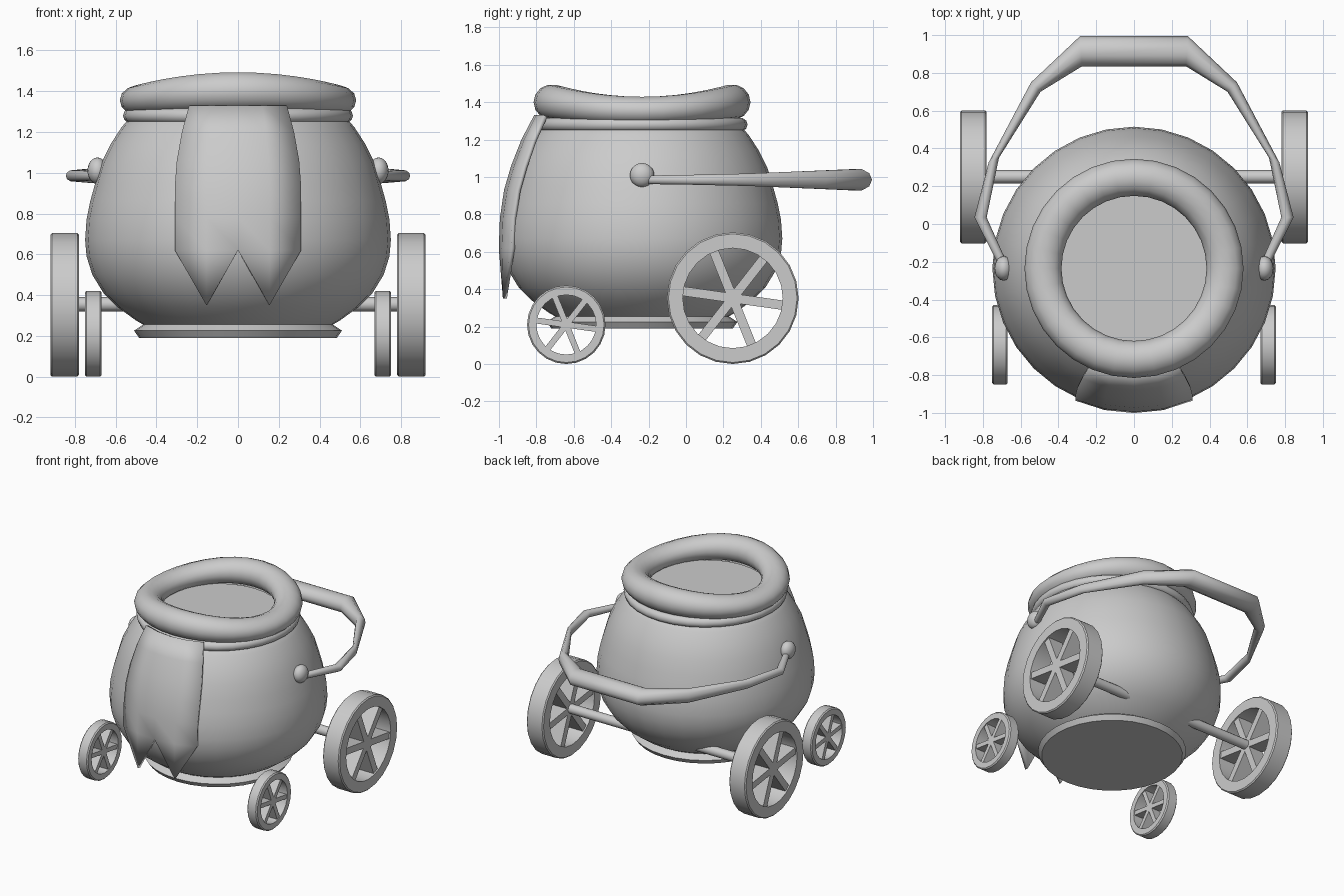
import bpy, bmesh, math
from mathutils import Matrix

if "Cube" in bpy.data.objects:
    bpy.data.objects.remove(bpy.data.objects["Cube"])

CY = -0.235  # y of the pot axis


def finish(bm, name, matrix=None, angle=40, recalc=True):
    if matrix:
        bm.transform(matrix)
    if recalc:
        bmesh.ops.recalc_face_normals(bm, faces=bm.faces)
    me = bpy.data.meshes.new(name)
    bm.to_mesh(me)
    bm.free()
    ob = bpy.data.objects.new(name, me)
    bpy.context.collection.objects.link(ob)
    bpy.ops.object.select_all(action='DESELECT')
    ob.select_set(True)
    bpy.context.view_layer.objects.active = ob
    bpy.ops.object.shade_smooth_by_angle(angle=math.radians(angle))
    return ob


def bridge(bm, rings, closed=False):
    n = len(rings[0])
    pairs = list(zip(rings, rings[1:]))
    if closed:
        pairs.append((rings[-1], rings[0]))
    for a, b in pairs:
        for i in range(n):
            j = (i + 1) % n
            bm.faces.new((a[i], a[j], b[j], b[i]))
    if not closed:
        bm.faces.new(rings[0])
        bm.faces.new(rings[-1])


def lathe(bm, profile, n, closed=False):
    rings = [[bm.verts.new((r * math.cos(2 * math.pi * i / n),
                            r * math.sin(2 * math.pi * i / n), z))
              for i in range(n)] for r, z in profile]
    bridge(bm, rings, closed)


def torus(bm, major, minor, n, m):
    lathe(bm, [(major + minor * math.cos(2 * math.pi * k / m),
                minor * math.sin(2 * math.pi * k / m)) for k in range(m)], n, True)


# pot body with foot flange
bm = bmesh.new()
lathe(bm, [(.485, .19), (.51, .225), (.465, .255), (.50, .275), (.59, .34), (.66, .41),
           (.715, .50), (.743, .59), (.75, .67), (.743, .77), (.725, .86), (.70, .95),
           (.67, 1.05), (.625, 1.14), (.57, 1.225), (.52, 1.28), (.46, 1.30)], 32)
finish(bm, "pot_body", Matrix.Translation((0, CY, 0)))

# thin collar
bm = bmesh.new()
torus(bm, .528, .036, 32, 10)
finish(bm, "neck_collar", Matrix.Translation((0, CY, 1.28)))

# saddle-shaped rim, higher at the front and back
bm = bmesh.new()
torus(bm, .482, .098, 32, 14)
for v in bm.verts:
    s2 = v.co.y ** 2 / (v.co.x ** 2 + v.co.y ** 2)
    v.co.z = 1.355 + .045 * s2 + v.co.z * (.77 + .2 * s2)
finish(bm, "pot_rim", Matrix.Translation((0, CY, 0)), 60)

# contents surface
bm = bmesh.new()
lathe(bm, [(.43, 1.28), (.43, 1.31)], 32)
finish(bm, "pot_contents", Matrix.Translation((0, CY, 0)))

# hanging cloth flap with two points
bm = bmesh.new()
cols = (-1, -.5, 0, .5, 1)


def flap_vert(x, r, z):
    return bm.verts.new((x, CY - math.sqrt(r * r - x * x), z))


rows = [[flap_vert(c * w, r, z) for c in cols] for w, r, z in
        ((.24, .577, 1.33), (.275, .645, 1.2), (.30, .70, 1.06),
         (.31, .738, .93), (.31, .76, .78), (.31, .766, .62))]
for a, b in zip(rows, rows[1:]):
    for i in range(4):
        bm.faces.new((a[i], b[i], b[i + 1], a[i + 1]))
for i in (0, 2):
    tip = flap_vert(cols[i + 1] * .31, .76, .35)
    bm.faces.new((rows[-1][i], tip, rows[-1][i + 1]))
    bm.faces.new((rows[-1][i + 1], tip, rows[-1][i + 2]))
flap = finish(bm, "front_flap", recalc=False)
mod = flap.modifiers.new("thickness", 'SOLIDIFY')
mod.thickness = .022
mod.offset = -1

# carrying handle: elliptical sections between outer and inner outline points
half = [(.715, -.22, .675, -.20, .024), (.845, .035, .78, .035, .028),
        (.77, .325, .715, .35, .035), (.545, .75, .495, .70, .052),
        (.285, .995, .275, .835, .06)]
path = half + [(-a, b, -c, d, h) for a, b, c, d, h in reversed(half)]
bm = bmesh.new()
rings = []
for ox, oy, ix, iy, h in path:
    ring = []
    for k in range(10):
        c, s = math.cos(k * math.pi / 5), math.sin(k * math.pi / 5)
        ring.append(bm.verts.new(((ox + ix) / 2 + c * (ox - ix) / 2,
                                  (oy + iy) / 2 + c * (oy - iy) / 2, .985 + h * s)))
    rings.append(ring)
bridge(bm, rings)
finish(bm, "carry_handle", angle=50)

# handle knobs
for side, label in ((1, "right"), (-1, "left")):
    bm = bmesh.new()
    bmesh.ops.create_uvsphere(bm, u_segments=16, v_segments=10, radius=.065)
    finish(bm, "handle_knob_" + label,
           Matrix.Translation((side * .69, CY, 1.01)) @ Matrix.Diagonal((.75, 1, 1, 1)))


# spoked wheels
def wheel(name, x, y, r, width, spoke):
    inner, w, b = r * .76, width / 2, .008
    bm = bmesh.new()
    lathe(bm, [(inner, -w), (r - b, -w), (r, -w + b), (r, w - b), (r - b, w), (inner, w)],
          24, True)
    for k in range(3):
        bmesh.ops.create_cube(bm, size=1, matrix=Matrix.Rotation(math.radians(82 + 60 * k), 4, 'Z')
                              @ Matrix.Diagonal((r * 1.6, spoke, width * .85, 1)))
    finish(bm, name, Matrix.Translation((x, y, r)) @ Matrix.Rotation(math.pi / 2, 4, 'Y'), 30)


for side, label in ((1, "right"), (-1, "left")):
    wheel("rear_wheel_" + label, side * .85, .25, .352, .14, .05)
    wheel("front_wheel_" + label, side * .71, -.64, .21, .083, .032)

# rear axle
bm = bmesh.new()
lathe(bm, [(.035, -.87), (.035, .87)], 12)
finish(bm, "rear_axle", Matrix.Translation((0, .25, .355)) @ Matrix.Rotation(math.pi / 2, 4, 'Y'))
